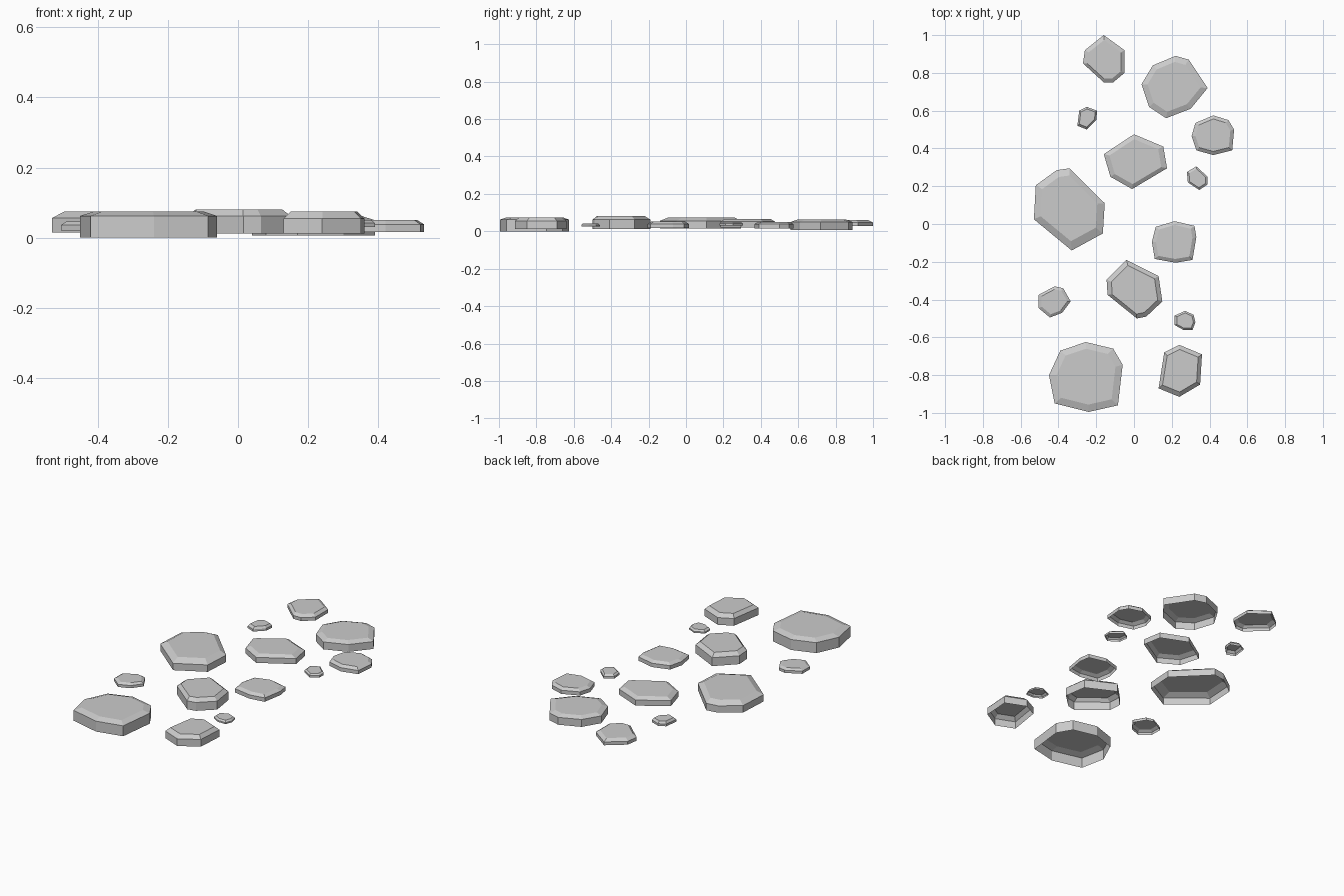
import bpy, bmesh
from mathutils import Vector


def stone(name, z_base, z_edge, z_top, inset, outline):
    """Flat paving stone: upright rim, bevelled edge, flat top, open underneath."""
    pts = [Vector(p) for p in reversed(outline)]      # counter-clockwise
    centre = sum(pts, Vector((0, 0))) / len(pts)
    bm = bmesh.new()
    rings = []
    for z, k in ((z_base, 1), (z_edge, 1), (z_top, inset)):
        ring = [centre + (p - centre) * k for p in pts]
        rings.append([bm.verts.new((p.x, p.y, z)) for p in ring])
    n = len(pts)
    for lo, hi in zip(rings, rings[1:]):
        for i in range(n):
            j = (i + 1) % n
            bm.faces.new((lo[i], lo[j], hi[j], hi[i]))
    bm.faces.new(rings[-1])
    mesh = bpy.data.meshes.new(name)
    bm.to_mesh(mesh)
    bm.free()
    bpy.context.collection.objects.link(bpy.data.objects.new(name, mesh))


# Back group
stone("stone_back_left", .027, .047, .06, .82,
      [(-.16, 1), (-.05, .92), (-.05, .80), (-.11, .75), (-.16, .75), (-.27, .85), (-.26, .92)])
stone("stone_back_right", .006, .05, .062, .80,
      [(.22, .89), (.29, .87), (.39, .72), (.30, .61), (.17, .56), (.08, .62), (.04, .74), (.10, .84)])
stone("pebble_back_left", .022, .035, .048, .80,
      [(-.25, .62), (-.195, .60), (-.20, .55), (-.25, .50), (-.30, .52), (-.29, .60)])
stone("stone_far_right", .016, .038, .051, .82,
      [(.42, .575), (.50, .55), (.53, .50), (.52, .39), (.42, .365), (.33, .39), (.305, .465), (.325, .535)])

# Middle group
stone("stone_upper_middle", .02, .053, .067, .82,
      [(0, .475), (.155, .41), (.175, .295), (-.01, .185), (-.125, .25), (-.16, .37)])
stone("pebble_right", .03, .042, .05, .80,
      [(.33, .305), (.39, .25), (.39, .21), (.345, .18), (.285, .22), (.28, .275)])
stone("stone_large_left", .015, .056, .075, .80,
      [(-.41, .285), (-.34, .295), (-.155, .11), (-.165, -.05), (-.33, -.14), (-.53, .025), (-.52, .205)])
stone("stone_middle_right", .017, .04, .052, .82,
      [(.215, .015), (.32, -.01), (.33, -.07), (.31, -.19), (.22, -.205), (.11, -.185), (.095, -.095), (.115, -.015)])
stone("stone_lower_middle", .012, .062, .081, .83,
      [(-.04, -.19), (.13, -.275), (.15, -.41), (.065, -.49), (.015, -.50), (-.14, -.375), (-.145, -.295)])

# Front group
stone("pebble_left", .02, .036, .046, .80,
      [(-.42, -.33), (-.375, -.34), (-.335, -.41), (-.38, -.47), (-.445, -.495), (-.505, -.445), (-.505, -.375)])
stone("pebble_front_right", .025, .034, .043, .80,
      [(.27, -.46), (.315, -.48), (.325, -.52), (.31, -.56), (.26, -.56), (.215, -.535), (.215, -.485)])
stone("stone_large_front", 0, .062, .075, .80,
      [(-.255, -.625), (-.11, -.66), (-.06, -.745), (-.085, -.96), (-.24, -.995), (-.42, -.95), (-.45, -.80), (-.39, -.67)])
stone("stone_front_right", .012, .055, .075, .82,
      [(.24, -.64), (.36, -.69), (.35, -.85), (.24, -.915), (.13, -.87), (.16, -.68)])
